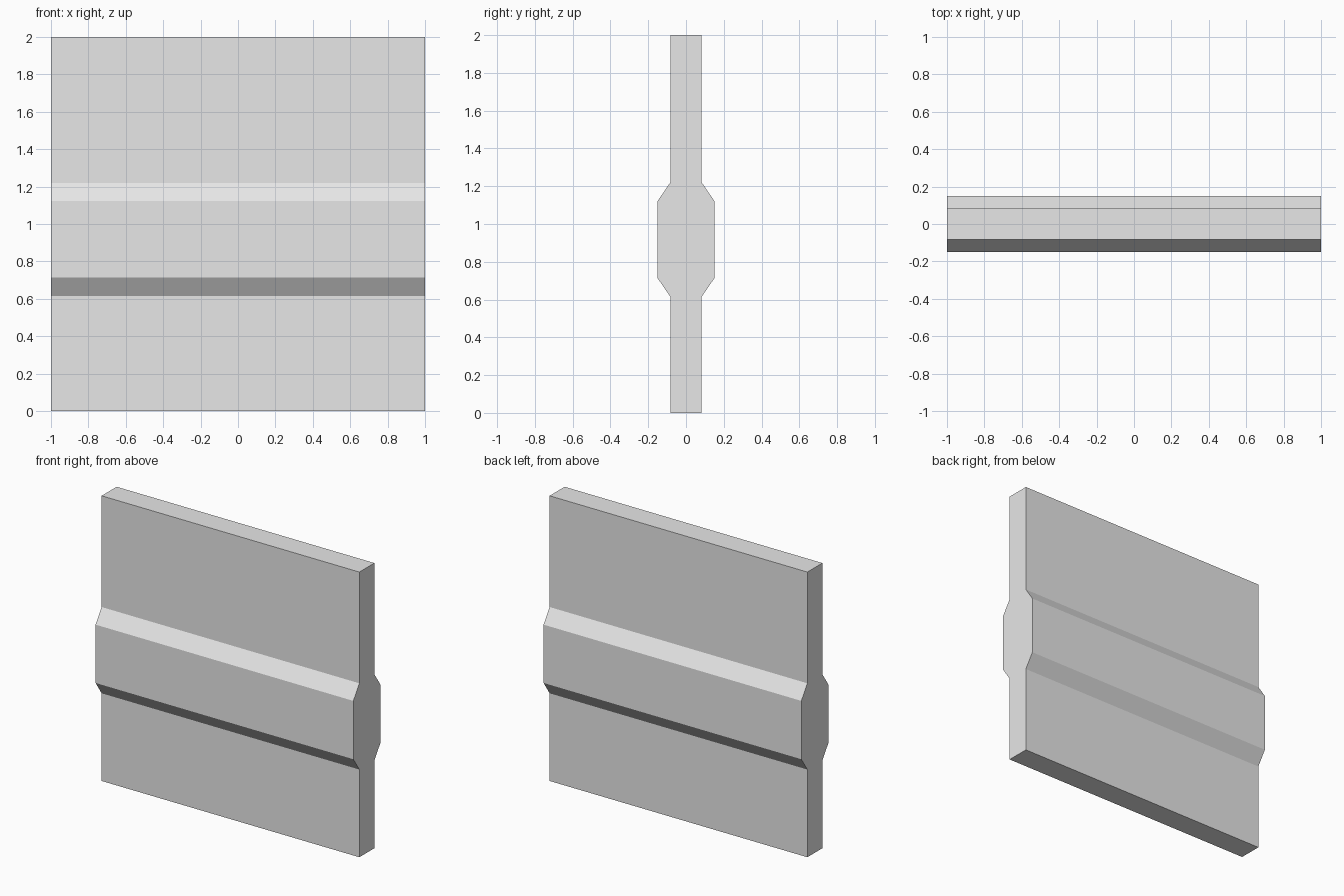
import bpy
import bmesh

cube = bpy.data.objects.get("Cube")
if cube:
    bpy.data.objects.remove(cube, do_unlink=True)

# Plain grey surface
grey = bpy.data.materials.new("light_grey")
grey.use_nodes = True
color = (0.8, 0.8, 0.8, 1.0)
grey.diffuse_color = color
grey.node_tree.nodes["Principled BSDF"].inputs["Base Color"].default_value = color

# Half profile of the wall (half thickness, height), mirrored front to back
half = [(0.083, 0), (0.083, 0.615), (0.15, 0.713),
        (0.15, 1.122), (0.083, 1.22), (0.083, 2)]
profile = half + [(-y, z) for y, z in reversed(half)]

# Wall panel with a thick chamfered band, extruded along its width
bm = bmesh.new()
end = bm.faces.new([bm.verts.new((-1, y, z)) for y, z in profile])
extruded = bmesh.ops.extrude_face_region(bm, geom=[end], use_keep_orig=True)
moved = [v for v in extruded["geom"] if isinstance(v, bmesh.types.BMVert)]
bmesh.ops.translate(bm, verts=moved, vec=(2, 0, 0))
bmesh.ops.recalc_face_normals(bm, faces=bm.faces)

mesh = bpy.data.meshes.new("wall_panel")
bm.to_mesh(mesh)
bm.free()
mesh.materials.append(grey)
wall = bpy.data.objects.new("wall_panel", mesh)
bpy.context.collection.objects.link(wall)
